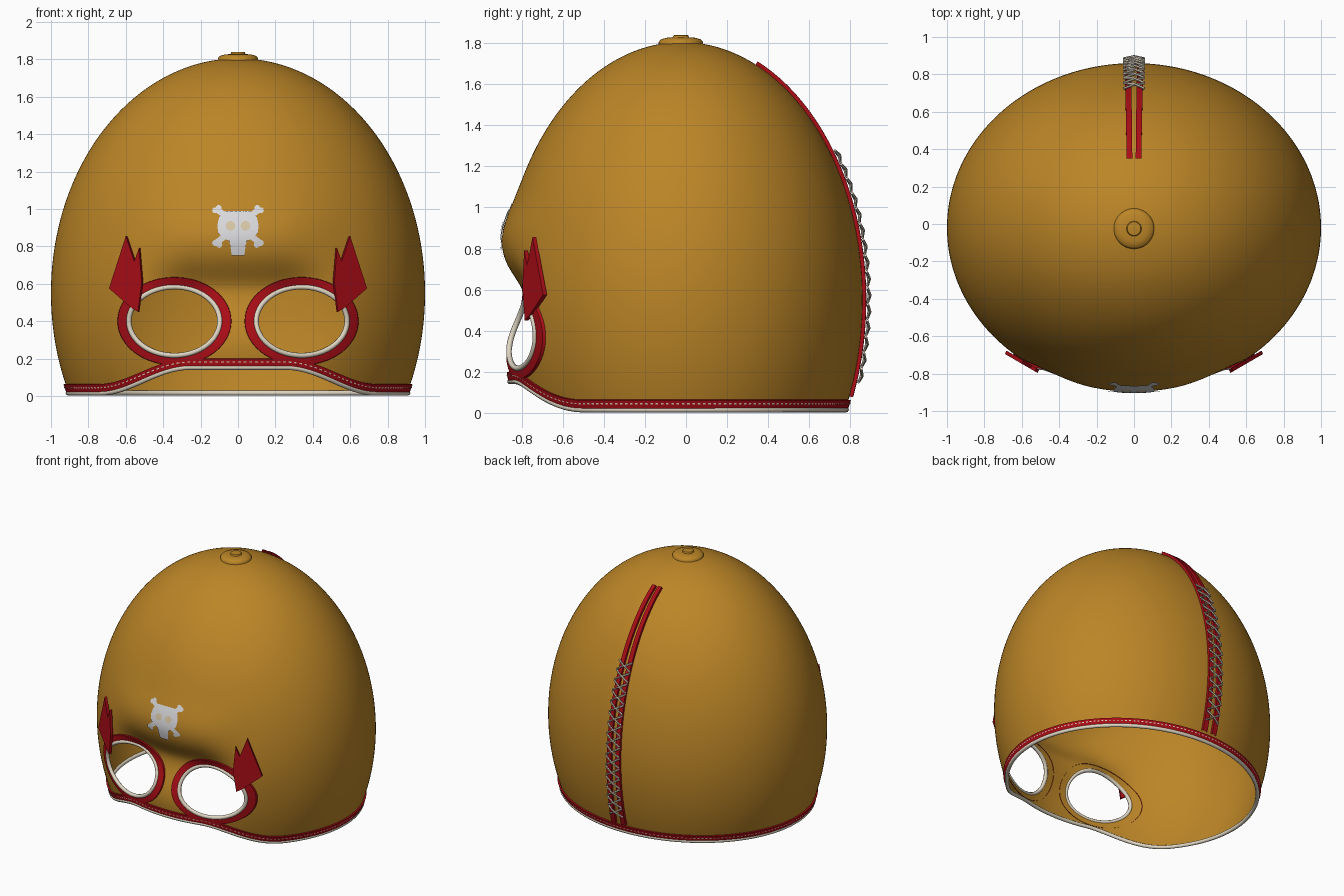
import bpy, bmesh, math
from math import sin, cos, pi, asin, sqrt, exp
from mathutils import Vector

if "Cube" in bpy.data.objects:
    bpy.data.objects.remove(bpy.data.objects["Cube"])

CY, RY, CZ, RZ = -0.02, 0.88, 0.55, 1.255      # ellipsoid of the hood
EX, EZ, EA, EB = 0.34, 0.40, 0.243, 0.183      # eye opening


def material(name, rgb):
    m = bpy.data.materials.new(name)
    m.diffuse_color = (*rgb, 1)
    m.use_nodes = True
    m.node_tree.nodes["Principled BSDF"].inputs["Base Color"].default_value = m.diffuse_color
    return m


GOLD = material("ochre", (0.50, 0.235, 0.02))
RED = material("red", (0.40, 0.004, 0.008))
CREAM = material("cream", (0.74, 0.67, 0.54))
GREY = material("pale_grey", (0.70, 0.70, 0.72))
BEIGE = material("beige", (0.68, 0.57, 0.38))


def smooth(t):
    t = max(0, min(1, t))
    return t * t * (3 - 2 * t)


def dent(x, z):
    """Eye socket hollow and brow bulge, as a shift along y."""
    h = smooth((0.62 - abs(x)) / 0.4)
    s = 0.14 if z > 0.56 else 0.2
    return h * (0.11 * exp(-((z - 0.56) / s) ** 2) - 0.024 * exp(-((z - 0.88) / 0.14) ** 2))


def width(z):
    return sqrt(max(0, 1 - ((z - CZ) / RZ) ** 2))


def front(x, z, off=0):
    return Vector((x, CY - RY * sqrt(max(0, width(z) ** 2 - x * x)) + dent(x, z) - off, z))


def hull(t, z, off=0):
    k = width(z)
    x, y = (k + off) * sin(t), CY - (RY * k + off) * cos(t)
    return Vector((x, y + (dent(x, z) if cos(t) > 0 else 0), z))


def back(x, phi, off=0):
    n = Vector((0, cos(phi) / RY, sin(phi) / RZ)).normalized()
    return Vector((x, CY + RY * cos(phi) * sqrt(1 - x * x), CZ + RZ * sin(phi))) + n * off


def edge(t):
    """Height of the lower edge, arched over the nose."""
    return 0.016 + (0.137 * smooth((0.75 - abs(0.93 * sin(t))) / 0.5) if cos(t) > 0 else 0)


def finish(name, bm, mat, angle=40, closed=False):
    bm.normal_update()
    if closed:
        bmesh.ops.recalc_face_normals(bm, faces=bm.faces)
    elif sum(f.normal.dot(f.calc_center_median() - Vector((0, 0, CZ))) for f in bm.faces) < 0:
        bmesh.ops.reverse_faces(bm, faces=bm.faces)
    me = bpy.data.meshes.new(name)
    bm.to_mesh(me)
    bm.free()
    me.materials.append(mat)
    ob = bpy.data.objects.new(name, me)
    bpy.context.collection.objects.link(ob)
    bpy.ops.object.select_all(action='DESELECT')
    ob.select_set(True)
    bpy.context.view_layer.objects.active = ob
    if angle:
        bpy.ops.object.shade_smooth_by_angle(angle=math.radians(angle))
    return ob


def grid(bm, fn, nu, nv, keep=lambda i: True):
    """Sheet of quads over u and v in 0..1."""
    vs = [[bm.verts.new(fn(i / nu, j / nv)) for j in range(nv + 1)] for i in range(nu + 1)]
    for i in range(nu):
        for j in range(nv):
            if keep(i):
                bm.faces.new((vs[i][j], vs[i + 1][j], vs[i + 1][j + 1], vs[i][j + 1]))


def tube(bm, pts, r, cyclic=False, n=8):
    rings = []
    for i, p in enumerate(pts):
        a = pts[i - 1] if i or cyclic else p
        b = pts[(i + 1) % len(pts)] if i < len(pts) - 1 or cyclic else p
        d = (b - a).normalized()
        s = d.cross(Vector((0, 0.3, 1)) if abs(d.z) < 0.8 else Vector((0, 1, 0))).normalized()
        w = d.cross(s)
        rings.append([bm.verts.new(p + r * (s * cos(2 * pi * q / n) + w * sin(2 * pi * q / n)))
                      for q in range(n)])
    for i in range(len(rings) - (0 if cyclic else 1)):
        a, b = rings[i], rings[(i + 1) % len(rings)]
        # line up the seam where the side vector flips
        o = min(range(n), key=lambda k: (b[k].co - a[0].co).length)
        for q in range(n):
            bm.faces.new((a[q], a[(q + 1) % n], b[(q + 1 + o) % n], b[(q + o) % n]))
    if not cyclic:
        bm.faces.new(rings[0])
        bm.faces.new(rings[-1])


# Hood with snapped eye openings
bm = bmesh.new()


def hood_point(u, v):
    t = 2 * pi * u
    p0 = asin((edge(t) - CZ) / RZ)
    return hull(t, CZ + RZ * sin(p0 + (pi / 2 - p0) * v))


grid(bm, hood_point, 256, 120)
bmesh.ops.remove_doubles(bm, verts=bm.verts, dist=0.0003)


def eye_ratio(c):
    return sqrt(((abs(c.x) - EX) / EA) ** 2 + ((c.z - EZ) / EB) ** 2) if c.y < 0 else 9


bmesh.ops.delete(bm, geom=[v for v in bm.verts if eye_ratio(v.co) < 1], context='VERTS')
for v in bm.verts:
    f = eye_ratio(v.co)
    if v.is_boundary and f < 1.25 and v.co.z > 0.19:
        x = EX + (abs(v.co.x) - EX) / f
        v.co = front(math.copysign(x, v.co.x), EZ + (v.co.z - EZ) / f)
finish("hood", bm, GOLD, 60)

# Button on the crown, turned from a profile
bm = bmesh.new()
prof = [(0.108, 1.785), (0.108, 1.805), (0.098, 1.818), (0.07, 1.826), (0.04, 1.828),
        (0.036, 1.838), (0.025, 1.84), (0, 1.84)]
grid(bm, lambda u, v: Vector((prof[round(v * 7)][0] * cos(2 * pi * u),
                              prof[round(v * 7)][0] * sin(2 * pi * u) - 0.025,
                              prof[round(v * 7)][1])), 40, 7)
bmesh.ops.remove_doubles(bm, verts=bm.verts, dist=0.0003)
finish("crown_button", bm, GOLD)

# Lower band, its stitches and piping
bm = bmesh.new()
sect = [(0.0, 0.002), (0.006, 0.012), (0.046, 0.012), (0.048, 0.0)]
grid(bm, lambda u, v: hull(2 * pi * u, edge(2 * pi * u) + sect[round(v * 3)][0],
                           sect[round(v * 3)][1]), 240, 3)
finish("lower_band", bm, RED)
bm = bmesh.new()
grid(bm, lambda u, v: hull(2 * pi * u, edge(2 * pi * u) + 0.025 + 0.006 * v, 0.0145),
     400, 1, lambda i: i % 2 == 0)
finish("band_stitches", bm, CREAM)
bm = bmesh.new()
tube(bm, [hull(2 * pi * i / 240, edge(2 * pi * i / 240), 0.003) for i in range(240)], 0.014, True)
finish("lower_piping", bm, CREAM, 60, True)

for s, side in ((-1, "left"), (1, "right")):
    # Eye surround and piping
    bm = bmesh.new()
    rs = [(0.305, 0.236, -0.004), (0.303, 0.234, 0.014), (0.275, 0.21, 0.014), (EA, EB, 0.012)]

    def surround(u, v):
        a, b, off = rs[round(v * 3)]
        return front(s * (EX + a * cos(2 * pi * u)), EZ + b * sin(2 * pi * u), off)
    grid(bm, surround, 72, 3)
    finish(side + "_eye_surround", bm, RED)
    bm = bmesh.new()
    tube(bm, [front(s * (EX + EA * cos(2 * pi * i / 72)), EZ + EB * sin(2 * pi * i / 72), 0.008)
              for i in range(72)], 0.014, True)
    finish(side + "_eye_piping", bm, CREAM, 60, True)

    # Pointed wing at the temple
    bm = bmesh.new()
    wing = [(0.6, 0.855), (0.69, 0.575), (0.575, 0.475), (0.535, 0.45),
            (0.515, 0.61), (0.53, 0.79), (0.555, 0.72)]
    face = bm.faces.new([bm.verts.new((s * x, -0.785 + (x - 0.535) * 0.58, z)) for x, z in wing])
    ext = bmesh.ops.extrude_face_region(bm, geom=[face])
    for v in ext["geom"]:
        if isinstance(v, bmesh.types.BMVert):
            v.co += Vector((-s * 0.008, 0.018, 0))
    bmesh.ops.triangulate(bm, faces=[f for f in bm.faces if len(f.verts) > 4])
    finish(side + "_wing", bm, RED, 0, True)

    # Strip down the back
    bm = bmesh.new()

    def strip(u, v):
        phi = -0.383 + 1.533 * u
        mid, half = 0.041 - 0.017 * u, 0.019 - 0.004 * u
        dx, off = [(-1, -0.004), (-1, 0.018), (1, 0.018), (1, -0.004)][round(v * 3)]
        return back(s * (mid + dx * half), phi, off)
    grid(bm, strip, 48, 3)
    finish(side + "_back_strip", bm, RED)

# Criss-cross lacing
bm = bmesh.new()
N = 15
phis = [asin((0.15 - CZ) / RZ) + i / N * (asin(0.72 / RZ) - asin(-0.4 / RZ)) for i in range(N + 1)]
for i in range(N):
    for s in (-1, 1):
        tube(bm, [back(-s * 0.055, phis[i] + 0.004, 0.026), back(0, (phis[i] + phis[i + 1]) / 2, 0.034 + s * 0.003),
                  back(s * 0.055, phis[i + 1] - 0.004, 0.026)], 0.007, n=6)
finish("back_lacing", bm, CREAM, 50, True)

# Skull and bones emblem on the brow
bm = bmesh.new()
rows = [(0.99, 0.06), (0.982, 0.08), (0.96, 0.1), (0.91, 0.111), (0.87, 0.105),
        (0.845, 0.08), (0.828, 0.046), (0.80, 0.04), (0.75, 0.034)]
grid(bm, lambda u, v: front(rows[round(u * 8)][1] * (2 * v - 1), rows[round(u * 8)][0], 0.008), 8, 8)


def disc(bm, x, z, r, off):
    grid(bm, lambda u, v: front(x + r * v * cos(2 * pi * u), z + r * v * sin(2 * pi * u), off), 16, 1)


for s in (-1, 1):
    grid(bm, lambda u, v: front(s * (0.23 * u - 0.115) + 0.011 * (2 * v - 1),
                                0.82 + 0.18 * u - s * 0.012 * (2 * v - 1), 0.006), 8, 1)
    for x, z in ((0.122, 0.993), (0.103, 1.005), (0.122, 0.818), (0.1, 0.808)):
        disc(bm, s * x, z, 0.016, 0.007)
bmesh.ops.remove_doubles(bm, verts=bm.verts, dist=0.0001)
bm.normal_update()
for f in bm.faces:
    if f.normal.y > 0:
        f.normal_flip()
finish("skull_emblem", bm, GREY)
bm = bmesh.new()
for s in (-1, 1):
    disc(bm, s * 0.04, 0.91, 0.026, 0.012)
bmesh.ops.remove_doubles(bm, verts=bm.verts, dist=0.0001)
finish("skull_eyes", bm, BEIGE)
